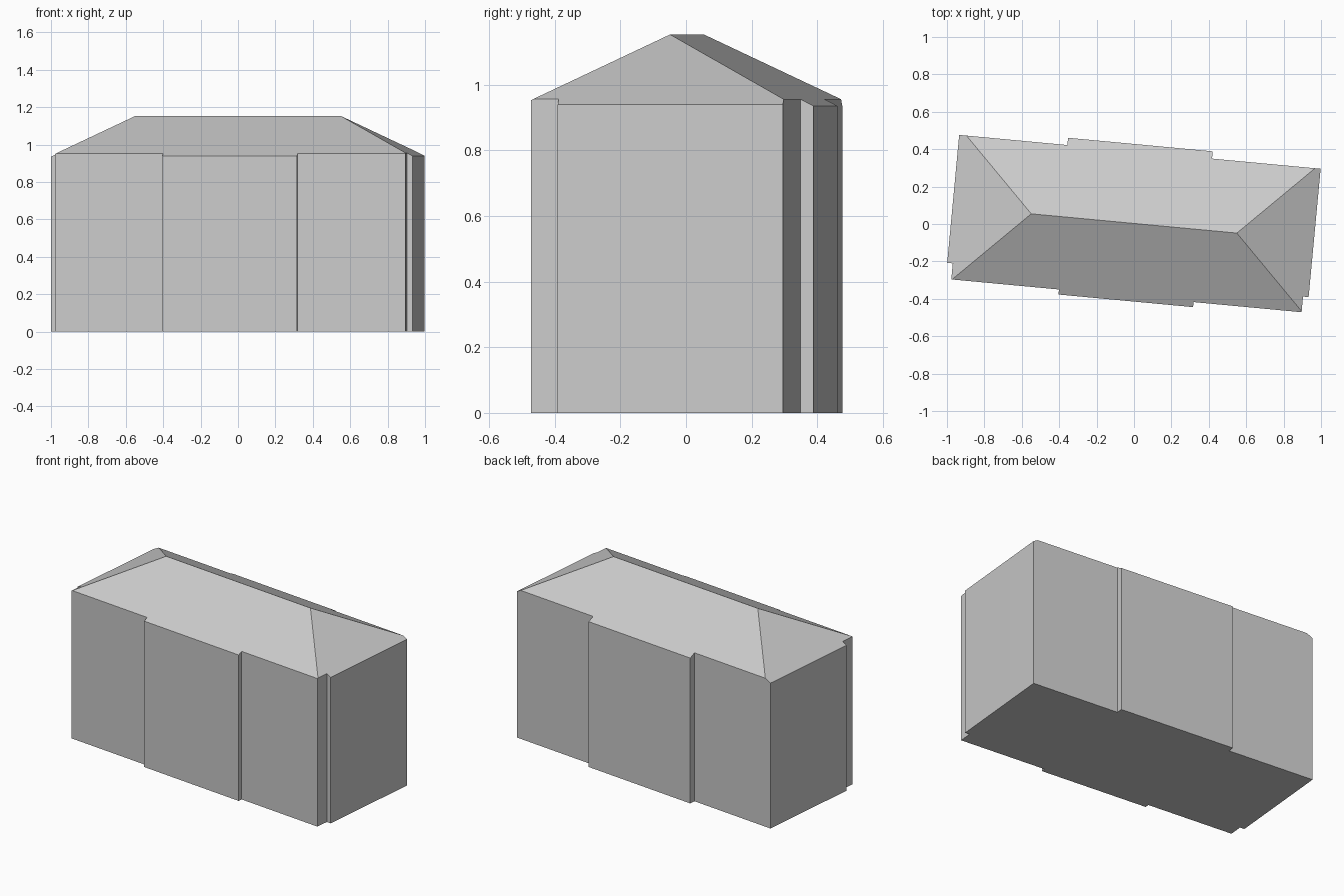
import bpy, bmesh, math
from mathutils import Vector, Matrix

cube = bpy.data.objects.get("Cube")
if cube:
    bpy.data.objects.remove(cube, do_unlink=True)

RIDGE_Z = 1.153
RIDGE_HALF = 0.552
RIDGE_V = 0.003
SLOPE = 0.514
TURN = math.radians(-5.35)

# Plan outline in the building's own axes: shallow bays on the long sides, stepped ends
outline = [
    (-0.945, -0.386), (-0.367, -0.386), (-0.367, -0.413), (0.356, -0.413),
    (0.356, -0.386), (0.936, -0.386), (0.936, -0.302), (0.966, -0.302),
    (0.966, 0.387), (0.383, 0.387), (0.383, 0.426), (-0.394, 0.426),
    (-0.394, 0.387), (-0.975, 0.387), (-0.975, -0.300), (-0.945, -0.300),
]

grey = bpy.data.materials.new("plain grey")
grey.use_nodes = True
grey.diffuse_color = (0.6, 0.6, 0.6, 1)
grey.node_tree.nodes["Principled BSDF"].inputs["Base Color"].default_value = (0.6, 0.6, 0.6, 1)

# Walls: extruded plan
bm = bmesh.new()
base = bm.faces.new([bm.verts.new((u, v, 0)) for u, v in outline])
top = bmesh.ops.extrude_face_region(bm, geom=[base], use_keep_orig=True)
bmesh.ops.translate(bm, vec=(0, 0, 1.5),
                    verts=[g for g in top["geom"] if isinstance(g, bmesh.types.BMVert)])
bmesh.ops.recalc_face_normals(bm, faces=bm.faces[:])

# Hipped roof: slice off everything above each of the four slopes
for direction in ((0, -1), (0, 1), (-1, 0), (1, 0)):
    d = Vector((*direction, 0))
    point = Vector((d.x * RIDGE_HALF, RIDGE_V, RIDGE_Z))
    bmesh.ops.bisect_plane(bm, geom=bm.verts[:] + bm.edges[:] + bm.faces[:], dist=1e-5,
                           plane_co=point, plane_no=d * SLOPE + Vector((0, 0, 1)),
                           clear_outer=True)
    rim = [e for e in bm.edges if e.is_boundary]
    bmesh.ops.holes_fill(bm, edges=rim, sides=0)

bmesh.ops.remove_doubles(bm, verts=bm.verts[:], dist=1e-5)
bmesh.ops.recalc_face_normals(bm, faces=bm.faces[:])
bmesh.ops.transform(bm, matrix=Matrix.Rotation(TURN, 4, "Z"), verts=bm.verts[:])

mesh = bpy.data.meshes.new("house_block")
bm.to_mesh(mesh)
bm.free()
mesh.materials.append(grey)
house = bpy.data.objects.new("house_block", mesh)
bpy.context.collection.objects.link(house)
